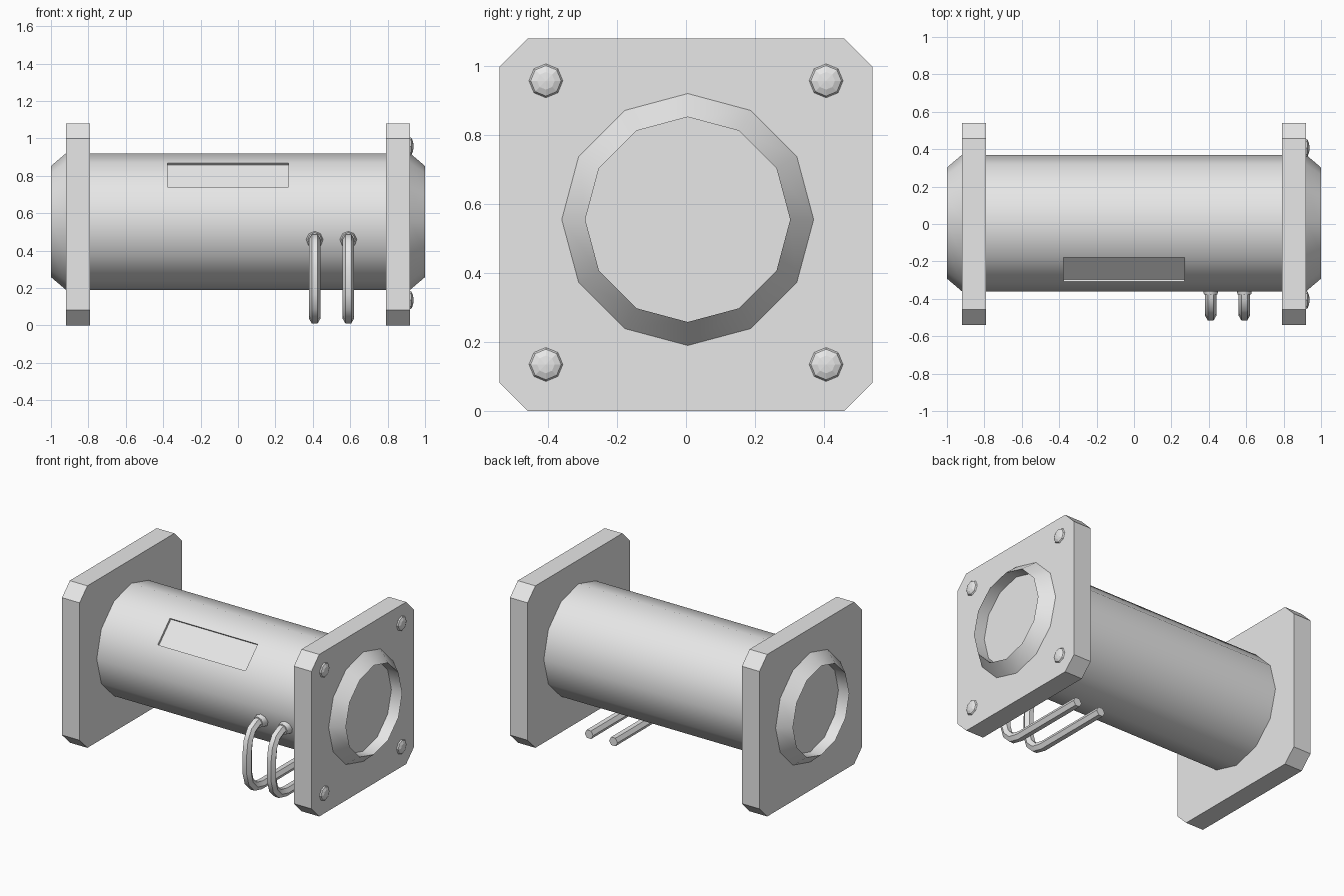
import bpy, bmesh, math
from mathutils import Matrix, Vector

cube = bpy.data.objects.get("Cube")
if cube:
    bpy.data.objects.remove(cube, do_unlink=True)

grey = bpy.data.materials.new("plain_grey")
grey.use_nodes = True
grey.diffuse_color = (0.8, 0.8, 0.8, 1)
grey.node_tree.nodes["Principled BSDF"].inputs["Base Color"].default_value = (0.8, 0.8, 0.8, 1)

AXIS_Y, AXIS_Z = 0.005, 0.555      # centre line of the tube
SIDES = 12


def activate(ob):
    bpy.ops.object.select_all(action='DESELECT')
    ob.select_set(True)
    bpy.context.view_layer.objects.active = ob


def smooth(ob, degrees):
    activate(ob)
    bpy.ops.object.shade_smooth_by_angle(angle=math.radians(degrees))


def add_object(name, data):
    ob = bpy.data.objects.new(name, data)
    data.materials.append(grey)
    bpy.context.collection.objects.link(ob)
    return ob


def mesh_object(name, bm):
    bmesh.ops.recalc_face_normals(bm, faces=bm.faces)
    me = bpy.data.meshes.new(name)
    bm.to_mesh(me)
    bm.free()
    return add_object(name, me)


# Tube: profile turned about x, with sloped rims and hollow ends
LABEL = (-0.38, 0.275)
profile = [(-0.9, 0.297), (-1, 0.297), (-0.92, 0.365), (LABEL[0], 0.365),
           (LABEL[1], 0.365), (0.92, 0.365), (1, 0.297), (0.9, 0.297)]
bm = bmesh.new()
rings = []
for x, r in profile:
    angles = [2 * math.pi * i / SIDES for i in range(SIDES)]
    rings.append([bm.verts.new((x, AXIS_Y + r * math.cos(a), AXIS_Z + r * math.sin(a)))
                  for a in angles])
for a, b in zip(rings, rings[1:]):
    for i in range(SIDES):
        j = (i + 1) % SIDES
        bm.faces.new((a[i], a[j], b[j], b[i]))
bm.faces.new(rings[0])
bm.faces.new(rings[-1])
bmesh.ops.recalc_face_normals(bm, faces=bm.faces)

# Sunken label panel on the upper front facet
out = Vector((0, -1, 1)).normalized()
mid = sum(LABEL) / 2
panel = [f for f in bm.faces if f.normal.dot(out) > 0.99
         and abs(f.calc_center_median().x - mid) < 0.01]
bmesh.ops.inset_region(bm, faces=panel, thickness=0.004, use_even_offset=True)
sunk = bmesh.ops.extrude_discrete_faces(bm, faces=panel)["faces"]
bmesh.ops.translate(bm, verts=list({v for f in sunk for v in f.verts}), vec=out * -0.015)
smooth(mesh_object("tube", bm), 35)

# Square end flanges with chamfered corners
for side, sx in (("right", -1), ("left", 1)):
    bm = bmesh.new()
    bmesh.ops.create_cube(bm, size=1, matrix=Matrix.Translation((sx * 0.855, 0, 0.54))
                          @ Matrix.Diagonal((0.13, 1.08, 1.08, 1)))
    corners = [e for e in bm.edges if abs(e.verts[0].co.x - e.verts[1].co.x) > 0.1]
    bmesh.ops.bevel(bm, geom=corners, offset=0.082, segments=1, affect='EDGES')
    mesh_object(side + "_flange", bm)

# Bolt domes on the left flange
for y in (-0.406, 0.406):
    for z in (0.135, 0.957):
        bm = bmesh.new()
        bmesh.ops.create_uvsphere(
            bm, u_segments=8, v_segments=6, radius=1,
            matrix=Matrix.Translation((0.917, y, z)) @ Matrix.Diagonal((0.022, 0.051, 0.051, 1))
            @ Matrix.Rotation(math.pi / 2, 4, 'Y'))
        mesh_object("bolt", bm)

# Two cables: out of the front, down, and back underneath
path = [(-0.33, 0.46), (-0.395, 0.46), (-0.445, 0.435), (-0.477, 0.38), (-0.489, 0.3),
        (-0.489, 0.17), (-0.468, 0.1), (-0.42, 0.053), (-0.35, 0.037), (0.18, 0.037)]
for x in (0.41, 0.59):
    cu = bpy.data.curves.new("cable", 'CURVE')
    cu.dimensions = '3D'
    cu.bevel_depth = 0.031
    cu.bevel_resolution = 1
    cu.use_fill_caps = True
    sp = cu.splines.new('POLY')
    sp.points.add(len(path) - 1)
    for p, (y, z) in zip(sp.points, path):
        p.co = (x, y, z, 1)
    ob = add_object("cable", cu)
    activate(ob)
    bpy.ops.object.convert(target='MESH')
    smooth(bpy.context.view_layer.objects.active, 50)

    # Collar where the cable leaves the tube
    bm = bmesh.new()
    bmesh.ops.create_cone(bm, cap_ends=True, segments=8, radius1=0.047, radius2=0.036,
                          depth=0.05, matrix=Matrix.Translation((x, -0.352, 0.46))
                          @ Matrix.Rotation(math.pi / 2, 4, 'X'))
    smooth(mesh_object("cable_collar", bm), 50)
